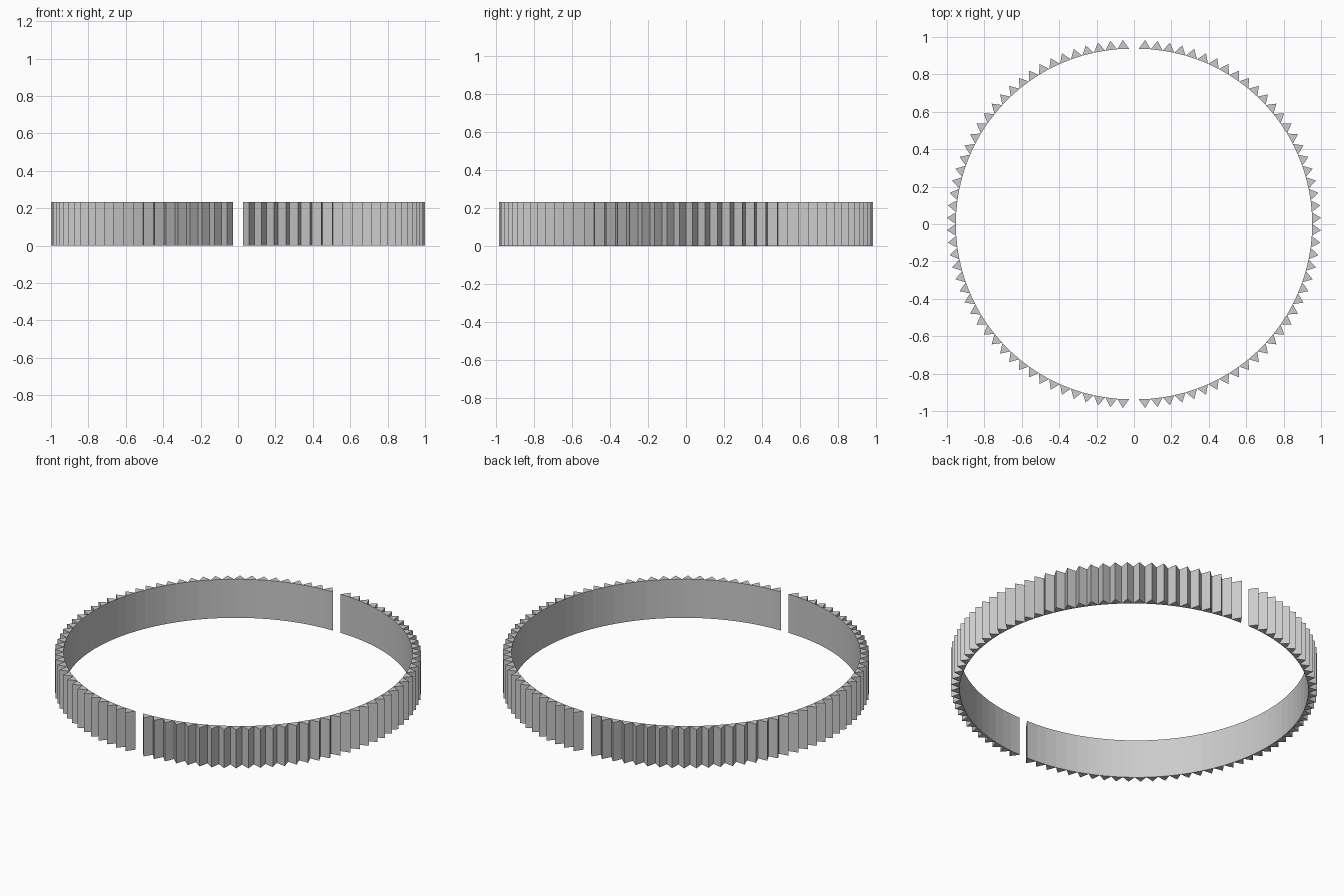
import bpy, bmesh
from math import pi, cos, sin

if "Cube" in bpy.data.objects:
    bpy.data.objects.remove(bpy.data.objects["Cube"])

TEETH = 46            # triangular ribs per half ring
R_IN, R_TIP = 0.937, 0.985
HEIGHT = 0.232
SHIFT = 0.0156        # each half is pushed out from the centre
FIRST = pi / 2 - 0.045
PITCH = 2 * FIRST / (TEETH - 1)


def point(r, a):
    return (SHIFT + r * cos(a), r * sin(a))


def half_ring(name, side):
    bm = bmesh.new()
    for i in range(TEETH):
        a = -FIRST + i * PITCH
        # one rib: triangular prism, base on the inner circle, tip outwards
        tri = [point(R_IN, a - PITCH / 2), point(R_TIP, a), point(R_IN, a + PITCH / 2)]
        low = [bm.verts.new((x * side, y, 0)) for x, y in tri]
        top = [bm.verts.new((x * side, y, HEIGHT)) for x, y in tri]
        bm.faces.new(low[::-1])
        bm.faces.new(top)
        for j in range(3):
            k = (j + 1) % 3
            bm.faces.new((low[j], low[k], top[k], top[j]))
    bmesh.ops.recalc_face_normals(bm, faces=bm.faces)
    mesh = bpy.data.meshes.new(name)
    bm.to_mesh(mesh)
    bm.free()
    bpy.context.collection.objects.link(bpy.data.objects.new(name, mesh))


# two ribbed half rings with a narrow gap at front and back
half_ring("right_half_ring", 1)
half_ring("left_half_ring", -1)
